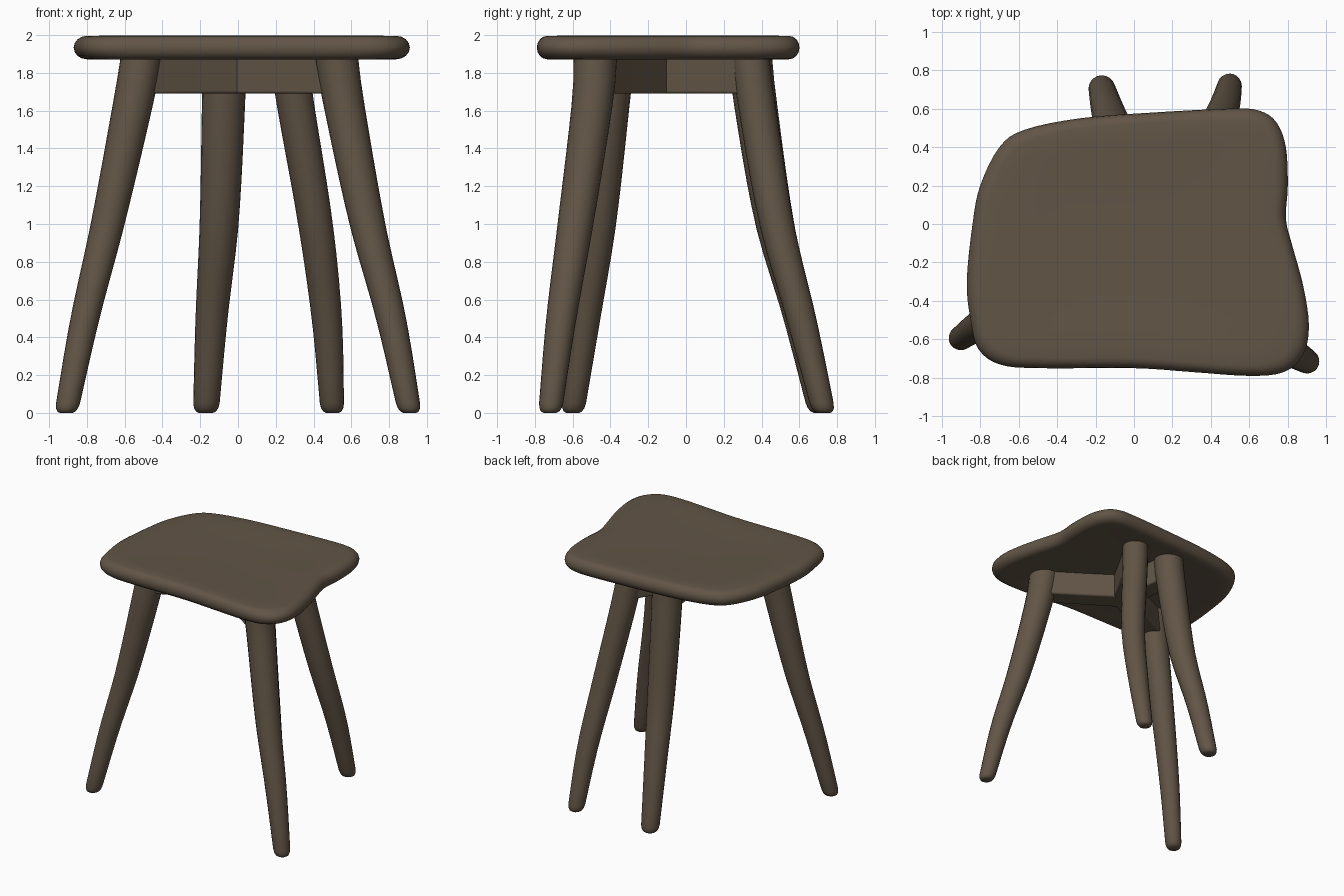
import bpy, bmesh, math
from mathutils import Vector
from mathutils.geometry import interpolate_bezier

cube = bpy.data.objects.get("Cube")
if cube:
    bpy.data.objects.remove(cube)

COLOUR = (0.12, 0.09, 0.061, 1)
wood = bpy.data.materials.new("dark brown wood")
wood.use_nodes = True
wood.diffuse_color = COLOUR
shader = wood.node_tree.nodes["Principled BSDF"]
shader.inputs["Base Color"].default_value = COLOUR
shader.inputs["Roughness"].default_value = 0.7


def finish(name, bm, angle=50):
    """Turn a bmesh into a smooth shaded wooden object."""
    bmesh.ops.recalc_face_normals(bm, faces=bm.faces[:])
    mesh = bpy.data.meshes.new(name)
    bm.to_mesh(mesh)
    bm.free()
    mesh.materials.append(wood)
    obj = bpy.data.objects.new(name, mesh)
    bpy.context.collection.objects.link(obj)
    bpy.ops.object.select_all(action='DESELECT')
    obj.select_set(True)
    bpy.context.view_layer.objects.active = obj
    bpy.ops.object.shade_smooth_by_angle(angle=math.radians(angle))
    return obj


def loft(name, rings, angle=50):
    """Skin a stack of closed rings and cap both ends."""
    bm = bmesh.new()
    loops = [[bm.verts.new(p) for p in ring] for ring in rings]
    n = len(loops[0])
    for a, b in zip(loops, loops[1:]):
        for i in range(n):
            j = (i + 1) % n
            bm.faces.new((a[i], a[j], b[j], b[i]))
    for end in (loops[0], loops[-1]):
        bm.faces.new(end)
    return finish(name, bm, angle)


def smooth_outline(points, steps=4):
    """Closed smooth curve through the points."""
    pts = [Vector(p).to_3d() for p in points]
    n, out = len(pts), []
    for i in range(n):
        p0, p1, p2, p3 = (pts[(i + k) % n] for k in (-1, 0, 1, 2))
        out += interpolate_bezier(p1, p1 + (p2 - p0) / 6, p2 - (p3 - p1) / 6, p2, steps + 1)[:-1]
    return out


# Seat: uneven rounded outline, bullnose edge, shallow dish on top
OUTLINE = [(-.7, -.73), (-.5, -.75), (0, -.75), (.3, -.77), (.6, -.79), (.78, -.77),
           (.88, -.68), (.91, -.53), (.88, -.32), (.82, -.1), (.79, .03), (.8, .2),
           (.79, .4), (.74, .53), (.65, .59), (.5, .6), (.1, .58), (-.28, .55),
           (-.57, .49), (-.7, .4), (-.8, .2), (-.84, 0), (-.87, -.3), (-.85, -.5), (-.81, -.65)]
CENTRE = Vector((0, -.1, 0))
edge = smooth_outline(OUTLINE)
section = [(.1, 1.885), (.6, 1.885), (.84, 1.877)]
for k in range(9):
    t = math.pi * (k / 8 - .5)
    section.append((.92 + .08 * math.cos(t), 1.934 + .062 * math.sin(t)))
section += [(.8, 1.997), (.6, 1.992), (.35, 1.988), (.1, 1.987)]
loft("seat", [[CENTRE + (p - CENTRE) * s + Vector((0, 0, z)) for p in edge]
              for s, z in section])

# Legs: tapered, splayed, gently bowed; stations are (height, x, y, radius)
LEGS = {
    "front_right_leg": [(0, -.91, -.6, .062), (.5, -.81, -.53, .077),
                        (1, -.69, -.46, .09), (1.69, -.545, -.4, .108), (1.89, -.51, -.38, .11)],
    "front_left_leg": [(0, .91, -.72, .062), (.5, .81, -.66, .08),
                       (1, .685, -.585, .095), (1.69, .55, -.49, .11), (1.89, .52, -.48, .115)],
    "back_right_leg": [(0, -.17, .715, .068), (.5, -.14, .6, .085),
                       (1, -.1, .47, .103), (1.69, -.075, .36, .115), (1.89, -.07, .34, .115)],
    "back_left_leg": [(0, .5, .73, .062), (.5, .47, .61, .08),
                      (1, .41, .48, .092), (1.69, .295, .365, .1), (1.89, .27, .34, .1)],
}


def station(stations, z):
    """Smoothly interpolated centre and radius at a height."""
    n = len(stations)
    i = max(k for k in range(n - 1) if stations[k][0] <= z)
    a, b = stations[i], stations[i + 1]
    t = (z - a[0]) / (b[0] - a[0])

    def slope(k, c):
        lo, hi = stations[max(k - 1, 0)], stations[min(k + 1, n - 1)]
        return (hi[c] - lo[c]) / (hi[0] - lo[0]) * (b[0] - a[0])
    return [(2*t**3 - 3*t*t + 1) * a[c] + (t**3 - 2*t*t + t) * slope(i, c)
            + (3*t*t - 2*t**3) * b[c] + (t**3 - t*t) * slope(i + 1, c) for c in (1, 2, 3)]


for name, stations in LEGS.items():
    levels = [(0, .55), (.008, .78), (.025, .93), (.05, 1)]
    levels += [(.05 + 1.84 * k / 14, 1) for k in range(1, 15)]
    rings = []
    for z, scale in levels:
        x, y, r = station(stations, min(z, 1.889))
        rings.append([(x + r * scale * math.cos(a), y + r * scale * math.sin(a), z)
                      for a in (math.tau * k / 20 for k in range(20))])
    loft(name, rings)

# Cross brace: four arms from the legs to a hub under the seat
HUB = Vector((0, -.13, 0))
for name, stations in LEGS.items():
    x, y, r = station(stations, 1.79)
    tip = Vector((x, y, 0))
    side = (tip - HUB).normalized().cross(Vector((0, 0, 1)))
    rings = []
    for p, half in ((HUB, .085), (HUB.lerp(tip, .5), .08), (tip, .08)):
        rings.append([p + side * s * half + Vector((0, 0, z))
                      for s, z in ((-1, 1.69), (1, 1.69), (1, 1.9), (-1, 1.9))])
    arm = loft(name.replace("leg", "brace"), rings, 30)
    bevel = arm.modifiers.new("soft edges", 'BEVEL')
    bevel.width = .012
    bevel.segments = 2
